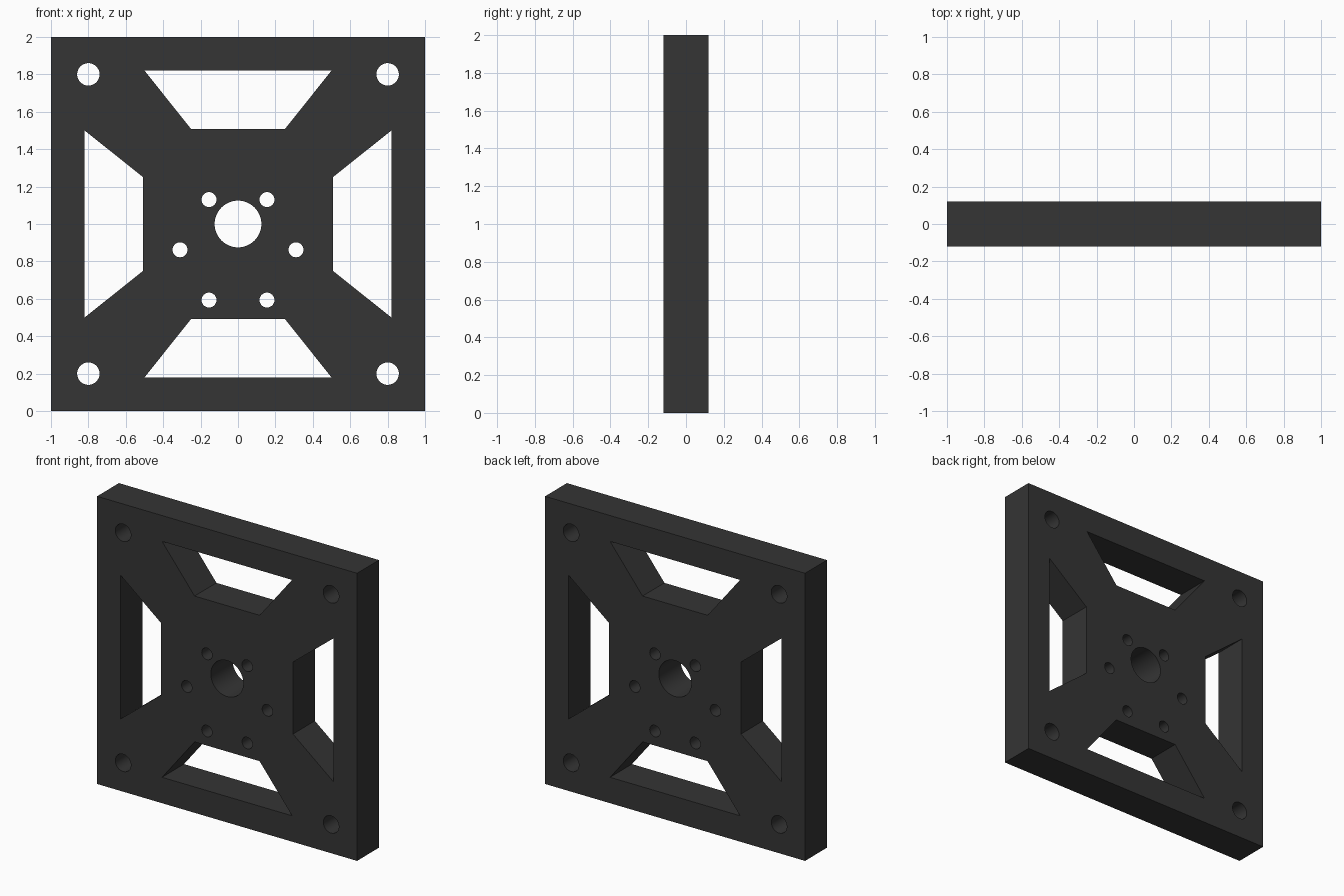
import bpy, bmesh
from math import sin, cos, pi, radians
from mathutils import Matrix

if "Cube" in bpy.data.objects:
    bpy.data.objects.remove(bpy.data.objects["Cube"])

HALF_THICKNESS = 0.12

# Outline curve: x is width, y becomes height
curve = bpy.data.curves.new("mounting_plate", 'CURVE')
curve.dimensions = '2D'
curve.fill_mode = 'BOTH'
curve.extrude = HALF_THICKNESS


def loop(points):
    s = curve.splines.new('POLY')
    s.points.add(len(points) - 1)
    for p, (x, y) in zip(s.points, points):
        p.co = (x, y, 0, 1)
    s.use_cyclic_u = True


def hole(x, y, r, n=48):
    loop([(x + r * cos(2 * pi * i / n), y + r * sin(2 * pi * i / n)) for i in range(n)])


# Square plate
loop([(-1, -1), (1, -1), (1, 1), (-1, 1)])

# Four trapezoid windows
window = [(-0.5, 0.82), (0.5, 0.82), (0.25, 0.507), (-0.25, 0.507)]
for k in range(4):
    c, s = round(cos(k * pi / 2)), round(sin(k * pi / 2))
    loop([(c * x - s * y, s * x + c * y) for x, y in window])

# Corner holes
for x in (-0.8, 0.8):
    for y in (-0.8, 0.8):
        hole(x, y, 0.06)

# Centre bore and the offset ring of six bolt holes
hole(0, 0, 0.125, 64)
for k in range(6):
    hole(0.31 * cos(k * pi / 3), -0.138 + 0.31 * sin(k * pi / 3), 0.04)

plate = bpy.data.objects.new("mounting_plate", curve)
bpy.context.collection.objects.link(plate)
bpy.context.view_layer.objects.active = plate
plate.select_set(True)
bpy.ops.object.convert(target='MESH')
plate = bpy.context.object

# Stand the plate up, weld the caps to the walls
bm = bmesh.new()
bm.from_mesh(plate.data)
bm.transform(Matrix.Translation((0, 0, 1)) @ Matrix.Rotation(radians(90), 4, 'X'))
bmesh.ops.remove_doubles(bm, verts=bm.verts, dist=0.0005)
bmesh.ops.recalc_face_normals(bm, faces=bm.faces)
bm.to_mesh(plate.data)
bm.free()
bpy.ops.object.shade_smooth_by_angle(angle=radians(30))

# Dark finish
mat = bpy.data.materials.new("dark_grey")
mat.diffuse_color = (0.035, 0.035, 0.035, 1)
mat.use_nodes = True
mat.node_tree.nodes["Principled BSDF"].inputs["Base Color"].default_value = mat.diffuse_color
plate.data.materials.clear()
plate.data.materials.append(mat)
